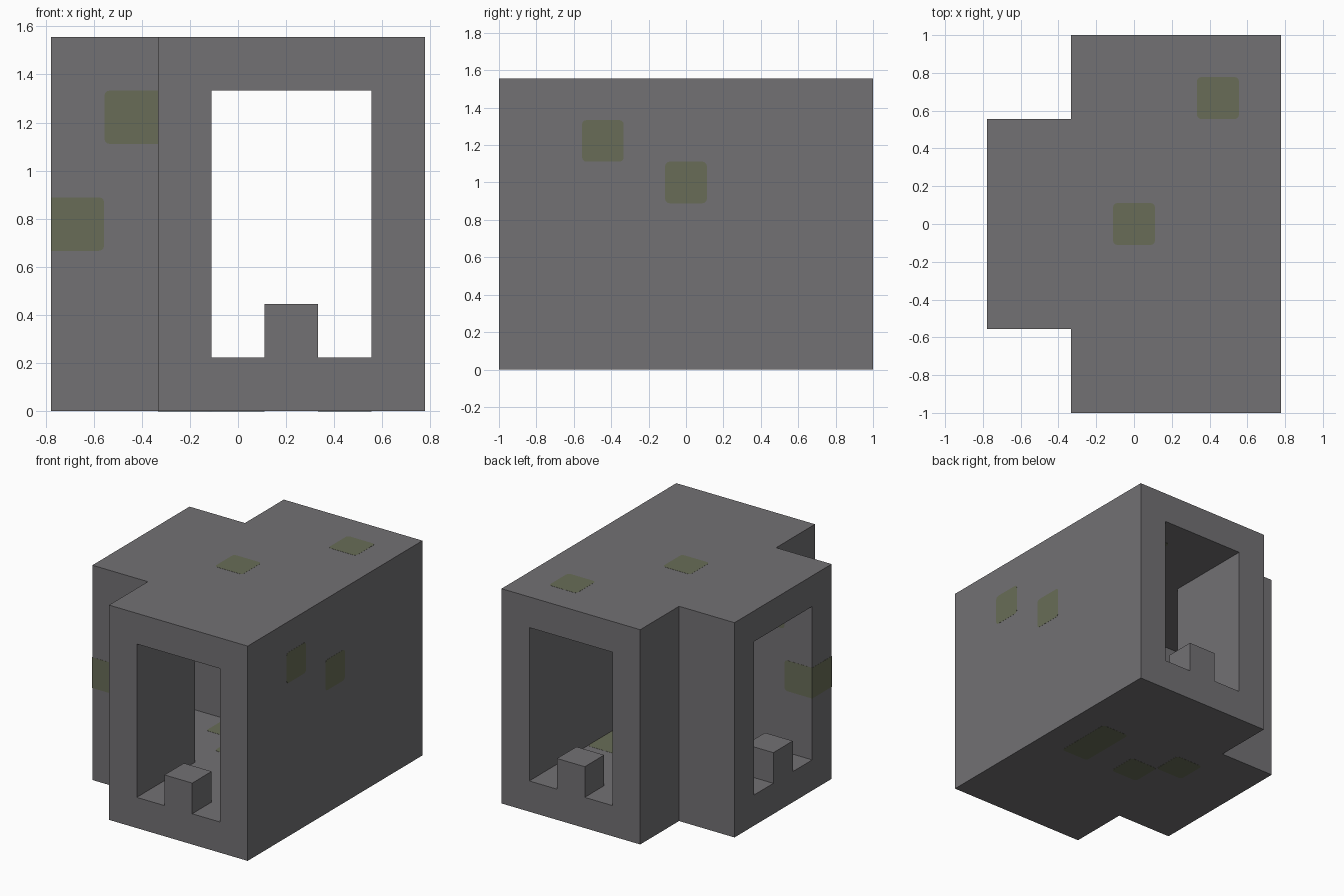
import bpy
import bmesh
from mathutils import Vector

if "Cube" in bpy.data.objects:
    bpy.data.objects.remove(bpy.data.objects["Cube"])

U = 2 / 9        # one building block
SKIN = 0.001     # how far the moss stands proud of the stone


def material(name, rgb):
    mat = bpy.data.materials.new(name)
    mat.use_nodes = True
    mat.diffuse_color = (*rgb, 1)
    mat.node_tree.nodes["Principled BSDF"].inputs["Base Color"].default_value = (*rgb, 1)
    return mat


stone = material("grey stone", (0.170, 0.165, 0.174))
moss = material("moss green", (0.140, 0.152, 0.096))


def finish(bm, name, mat):
    bmesh.ops.recalc_face_normals(bm, faces=bm.faces)
    mesh = bpy.data.meshes.new(name)
    bm.to_mesh(mesh)
    bm.free()
    mesh.materials.append(mat)
    obj = bpy.data.objects.new(name, mesh)
    bpy.context.collection.objects.link(obj)
    return obj


def tee(name, west, inner, east, half_length, half_arm, bottom, top):
    """T-shaped floor plan raised from bottom to top, in blocks."""
    plan = [(east, -half_length), (east, half_length), (inner, half_length),
            (inner, half_arm), (west, half_arm), (west, -half_arm),
            (inner, -half_arm), (inner, -half_length)]
    bm = bmesh.new()
    base = bm.faces.new([bm.verts.new((x * U, y * U, bottom * U)) for x, y in plan])
    raised = bmesh.ops.extrude_face_region(bm, geom=[base])["geom"]
    bmesh.ops.translate(bm, vec=(0, 0, (top - bottom) * U),
                        verts=[v for v in raised if isinstance(v, bmesh.types.BMVert)])
    return finish(bm, name, stone)


def box(low, high):
    bm = bmesh.new()
    bmesh.ops.create_cube(bm, size=1)
    low, high = Vector(low), Vector(high)
    for v in bm.verts:
        v.co = (low + high) / 2 + Vector(a * b for a, b in zip(v.co, high - low))
    return bm


def moss_block(name, low, high, axis, square=None):
    """Mossy block through a wall along axis; corners are rounded except on
    the sides in square, given as (axis, side)."""
    low, high = Vector(low) * U, Vector(high) * U
    low[axis] -= SKIN
    high[axis] += SKIN
    bm = box(low, high)
    middle = (low + high) / 2
    edges = []
    for e in bm.edges:
        a, b = (v.co for v in e.verts)
        along = abs((a - b)[axis]) > U / 2
        kept = square and ((a + b) / 2 - middle)[square[0]] * square[1] > U / 4
        if along and not kept:
            edges.append(e)
    bmesh.ops.bevel(bm, geom=edges, offset=0.022, segments=3, profile=0.5, affect='EDGES')
    return finish(bm, name, moss)


# Stone shell with a T-shaped passage cut through it
shell = tee("stone_shell", -3.5, -1.5, 3.5, 4.5, 2.5, 0, 7)
passage = tee("passage_cutter", -4.5, -0.5, 2.5, 5.5, 1.5, 1, 6)
passage.hide_render = True
cut = shell.modifiers.new("passage", 'BOOLEAN')
cut.operation = 'DIFFERENCE'
cut.solver = 'EXACT'
cut.object = passage
bpy.context.view_layer.objects.active = shell
bpy.ops.object.modifier_apply(modifier=cut.name)
bpy.data.objects.remove(passage)

# Single block standing in the middle of each doorway
for name, x, y in (("front_door_block", 1, -4), ("back_door_block", 1, 4),
                   ("side_door_block", -3, 0)):
    low = Vector((x - 0.5, y - 0.5, 1)) * U
    finish(box(low, low + Vector((U, U, U))), name, stone)

# Moss in the roof, floor and long wall
moss_block("roof_moss_back", (1.5, 2.5, 6), (2.5, 3.5, 7), 2)
moss_block("roof_moss_centre", (-0.5, -0.5, 6), (0.5, 0.5, 7), 2)
moss_block("floor_moss_long", (1.5, -0.5, 0), (2.5, 1.5, 1), 2)
moss_block("floor_moss_centre", (-0.5, -0.5, 0), (0.5, 0.5, 1), 2)
moss_block("floor_moss_side", (-1.5, 0.5, 0), (-0.5, 1.5, 1), 2)
moss_block("wall_moss_high", (2.5, -2.5, 5), (3.5, -1.5, 6), 0)
moss_block("wall_moss_centre", (2.5, -0.5, 4), (3.5, 0.5, 5), 0)

# Moss in the front wall of the side wing, one patch wrapping the corner
moss_block("wing_moss_high", (-2.5, -2.5, 5), (-1.5, -1.5, 6), 1, (0, 1))
corner = moss_block("wing_moss_corner", (-3.5, -2.5, 3), (-2.5, -1.5, 4), 1, (0, -1))
corner.location.x = -SKIN
